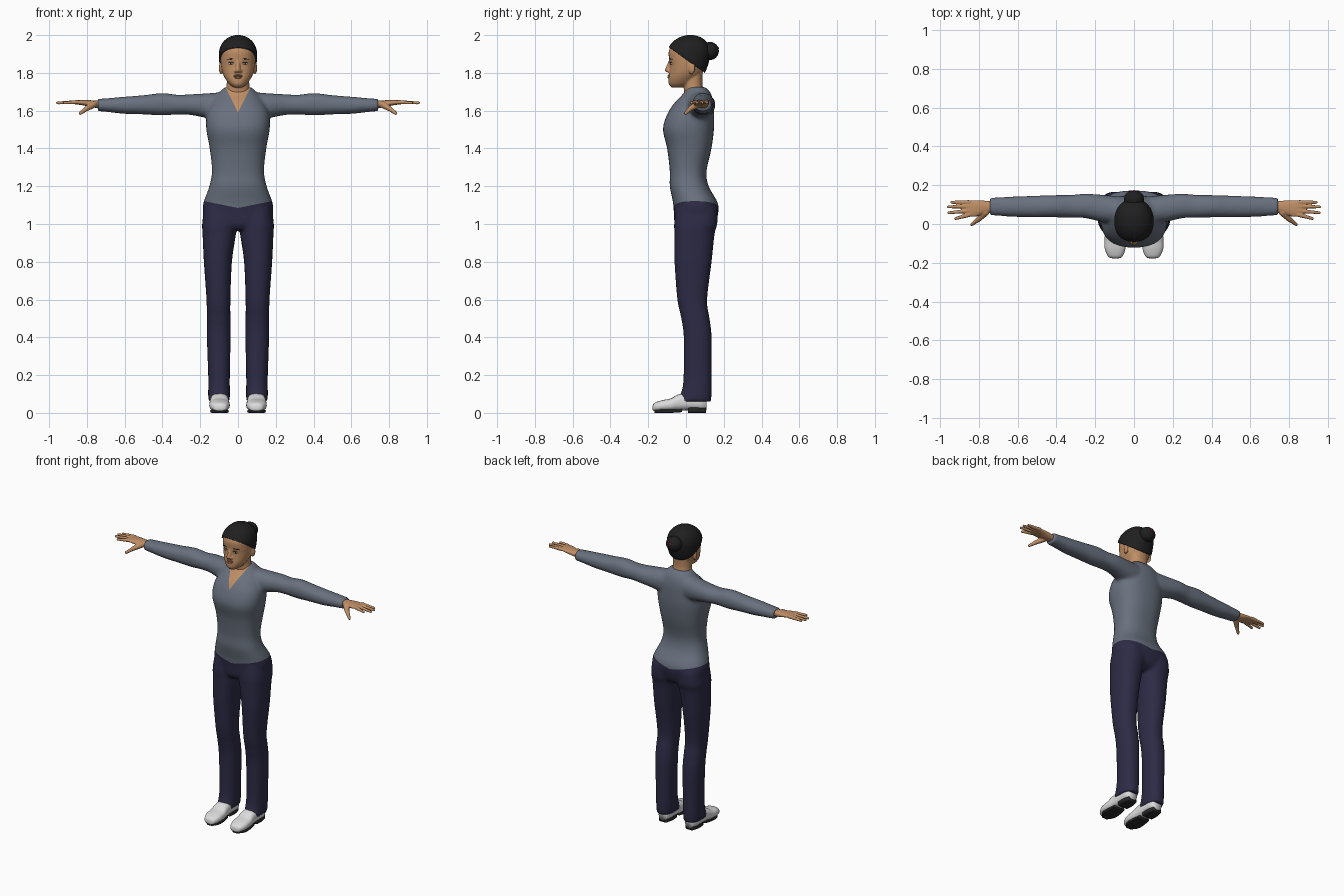
import bpy, bmesh, math
from mathutils import Vector, Matrix
from mathutils.bvhtree import BVHTree

cube = bpy.data.objects.get("Cube")
if cube:
    bpy.data.objects.remove(cube)


def material(name, r, g, b):
    m = bpy.data.materials.new(name)
    m.use_nodes = True
    m.diffuse_color = (r, g, b, 1)
    shader = m.node_tree.nodes["Principled BSDF"]
    shader.inputs["Base Color"].default_value = (r, g, b, 1)
    shader.inputs["Roughness"].default_value = 0.7
    return m


grey_blue = material("grey blue knit", .14, .165, .21)
navy = material("navy cloth", .026, .024, .06)
skin = material("tan skin", .52, .27, .13)
lip = material("lip brown", .36, .16, .09)
black = material("black hair", .014, .014, .014)
white = material("white leather", .72, .72, .72)
rubber = material("dark rubber", .02, .02, .02)
red = material("dark red band", .2, .01, .03)
eye_white = material("eye white", .5, .47, .43)


def smooth_rings(rings, steps=5):
    """Catmull-Rom interpolation of the measured rings."""
    out = []
    for i in range(len(rings) - 1):
        a, b, c, d = (rings[max(0, min(len(rings) - 1, i + k))] for k in (-1, 0, 1, 2))
        for s in range(steps):
            t = s / steps
            out.append([q + t * ((r - p) + t * ((2*p - 5*q + 4*r - s3) + t * (3*q - p - 3*r + s3))) / 2
                        for p, q, r, s3 in zip(a, b, c, d)])
    return out + [list(rings[-1])]


def loft(bm, axis, rings, power=2.2, side=1, sides=32):
    """Closed tube of superellipse rings: (position, a0, a1, b0, b1)."""
    loops = []
    for pos, a0, a1, b0, b1 in smooth_rings(rings):
        loop = []
        for k in range(sides):
            t = math.tau * k / sides
            c, s = math.cos(t), math.sin(t)
            a = (a0 + a1) / 2 + (a1 - a0) / 2 * math.copysign(abs(c) ** (2 / power), c)
            b = (b0 + b1) / 2 + (b1 - b0) / 2 * math.copysign(abs(s) ** (2 / power), s)
            x, y, z = {"x": (pos, a, b), "y": (a, pos, b), "z": (a, b, pos)}[axis]
            loop.append(bm.verts.new((x * side, y, z)))
        loops.append(loop)
    faces = [bm.faces.new((p[k - 1], p[k], q[k], q[k - 1]))
             for p, q in zip(loops, loops[1:]) for k in range(sides)]
    faces += [bm.faces.new(loops[0]), bm.faces.new(loops[-1])]
    bmesh.ops.recalc_face_normals(bm, faces=faces)


def blob(bm, place, size, turn=0.0, tilt=0.0):
    m = (Matrix.Translation(place) @ Matrix.Rotation(turn, 4, "Z")
         @ Matrix.Rotation(tilt, 4, "Y") @ Matrix.Diagonal((*size, 1)))
    bmesh.ops.create_uvsphere(bm, u_segments=20, v_segments=12, radius=1, matrix=m)


def digit(bm, start, end, r0, r1, side=1, count=14):
    """Finger-like chain of overlapping balls."""
    for i in range(count):
        t = i / (count - 1)
        p = Vector(start).lerp(Vector(end), t)
        p.x *= side
        r = r0 + (r1 - r0) * t
        blob(bm, p, (r, r, r))


def finish(name, bm, *mats):
    mesh = bpy.data.meshes.new(name)
    bm.to_mesh(mesh)
    bm.free()
    for m in mats:
        mesh.materials.append(m)
    for p in mesh.polygons:
        p.use_smooth = True
    ob = bpy.data.objects.new(name, mesh)
    bpy.context.collection.objects.link(ob)
    return ob


def fuse(bm, voxel, passes):
    """Merge overlapping volumes into one soft skin."""
    ob = finish("fusing", bm)
    mod = ob.modifiers.new("fuse", "REMESH")
    mod.mode, mod.voxel_size = "VOXEL", voxel
    mod = ob.modifiers.new("soften", "SMOOTH")
    mod.factor, mod.iterations = 0.5, passes
    bpy.context.view_layer.update()
    mesh = bpy.data.meshes.new_from_object(ob.evaluated_get(bpy.context.evaluated_depsgraph_get()))
    result = bmesh.new()
    result.from_mesh(mesh)
    bpy.data.objects.remove(ob)
    bpy.data.meshes.remove(mesh)
    return result


def cut(bm, point, normal, where):
    faces = [f for f in bm.faces if where(f.calc_center_median())]
    geom = faces + list({e for f in faces for e in f.edges}) + list({v for f in faces for v in f.verts})
    bmesh.ops.bisect_plane(bm, geom=geom, dist=1e-5, plane_co=point, plane_no=normal)


# Clothes: torso, sleeves and trouser legs
bm = bmesh.new()
torso = [(.97, .1, -.04, .12), (1.0, .165, -.06, .155), (1.07, .187, -.065, .172), (1.12, .181, -.07, .165),
         (1.2, .152, -.086, .12), (1.28, .138, -.086, .109), (1.4, .15, -.1, .135),
         (1.5, .168, -.122, .148), (1.58, .166, -.1, .149), (1.64, .14, -.062, .146),
         (1.69, .105, -.015, .132), (1.725, .07, .005, .105)]
loft(bm, "z", [(z, -w, w, f, b) for z, w, f, b in torso], 2.4)
sleeve = [(.06, .0, .14, 1.54, 1.7), (.16, .01, .15, 1.56, 1.692), (.25, .03, .156, 1.577, 1.687),
          (.32, .033, .15, 1.58, 1.684), (.4, .034, .149, 1.575, 1.693), (.5, .034, .146, 1.58, 1.682),
          (.6, .036, .142, 1.583, 1.674), (.7, .042, .138, 1.594, 1.665), (.743, .044, .136, 1.597, 1.663)]
leg = [(1.08, .002, .18, -.055, .166), (1.0, .004, .19, -.063, .166), (.95, .01, .188, -.062, .152),
       (.8, .032, .181, -.061, .136), (.6, .04, .167, -.046, .112), (.5, .04, .166, -.025, .125),
       (.4, .039, .165, -.012, .136), (.2, .043, .158, -.013, .136), (.12, .043, .158, -.022, .136),
       (.06, .043, .158, -.047, .134)]
for side in (1, -1):
    loft(bm, "x", sleeve, 2.2, side)
    loft(bm, "z", leg, 2.3, side)
bm = fuse(bm, .01, 6)
# Waistline and neck opening are cut into the surface
for side in (1, -1):
    cut(bm, (0, 0, 1.085), (-.2 * side, 0, 1), lambda c: c.x * side > -.01 and 1.04 < c.z < 1.17 and abs(c.x) < .25)
    cut(bm, (0, 0, 1.59), (2 * side, 0, -1), lambda c: c.y < .05 and c.z > 1.56 and abs(c.x) < .1)
for f in bm.faces:
    c = f.calc_center_median()
    if c.z < 1.085 + .2 * abs(c.x) and abs(c.x) < .25:
        f.material_index = 1
    elif c.y < .04 and 2 * abs(c.x) < c.z - 1.59:
        f.material_index = 2
finish("shirt_and_trousers", bm, grey_blue, navy, skin)

# Head, neck, nose and ears
skull = [(1.722, .02, -.075, -.03), (1.74, .046, -.091, .03), (1.77, .068, -.093, .06),
         (1.8, .082, -.089, .085), (1.84, .09, -.086, .1), (1.88, .093, -.091, .115),
         (1.92, .091, -.09, .118), (1.96, .074, -.064, .1), (1.988, .04, -.025, .065)]
neck = [(1.62, .07, .01, .11), (1.69, .065, -.008, .1), (1.74, .06, -.012, .087), (1.82, .06, -.01, .09)]
bm = bmesh.new()
loft(bm, "z", [(z, -w, w, f, b) for z, w, f, b in skull])
loft(bm, "z", [(z, -w, w, f, b) for z, w, f, b in neck])
digit(bm, (0, -.083, 1.862), (0, -.1, 1.815), .009, .0125)
for side in (1, -1):
    blob(bm, (.013 * side, -.092, 1.81), (.009, .011, .008))
    blob(bm, (.09 * side, .03, 1.825), (.011, .019, .032), -.3 * side)
bm = fuse(bm, .005, 4)
face = BVHTree.FromBMesh(bm)
finish("head_and_neck", bm, skin)


def on_face(x, z, lift):
    hit = face.ray_cast(Vector((x, -1, z)), Vector((0, 1, 0)))[0]
    return (x, hit.y - lift, z)


# Facial features
whites, darks, lips = bmesh.new(), bmesh.new(), bmesh.new()
for side in (1, -1):
    turn = .4 * side
    blob(whites, on_face(.038 * side, 1.849, -.003), (.014, .006, .006), turn)
    blob(darks, on_face(.038 * side, 1.849, .001), (.005, .0035, .005), turn)
    blob(darks, on_face(.038 * side, 1.857, -.001), (.016, .004, .0015), turn)
    blob(darks, on_face(.042 * side, 1.873, -.001), (.021, .004, .0022), turn, .1 * side)
    blob(lips, on_face(.009 * side, 1.786, -.001), (.016, .007, .005), turn / 2, .15 * side)
blob(lips, on_face(0, 1.776, -.001), (.02, .008, .006))
finish("eyes", whites, eye_white)
finish("pupils_and_brows", darks, black)
finish("lips", lips, lip)

# Hair cap trimmed along a sloping hairline, with a bun
bm = bmesh.new()
cap = [(1.76, .085, -.09, .08), (1.8, .091, -.096, .1), (1.84, .098, -.096, .116), (1.88, .101, -.099, .126),
       (1.92, .099, -.098, .128), (1.96, .082, -.074, .112), (1.988, .05, -.035, .08), (2.0, .014, .005, .04)]
loft(bm, "z", [(z, -w, w, f, b) for z, w, f, b in cap])
bmesh.ops.bisect_plane(bm, geom=bm.verts[:] + bm.edges[:] + bm.faces[:], plane_co=(0, -.09, 1.935),
                       plane_no=(0, .71, 1), clear_inner=True)
bmesh.ops.holes_fill(bm, edges=[e for e in bm.edges if e.is_boundary])
blob(bm, (0, .127, 1.916), (.052, .047, .048))
finish("hair", bm, black)
bm = bmesh.new()
blob(bm, (0, .168, 1.93), (.012, .006, .008))
finish("hair_band", bm, red)

# Hands: palm, four fingers and a thumb
palm = [(.71, .062, .115, 1.61, 1.653), (.77, .053, .12, 1.617, 1.655),
        (.82, .037, .123, 1.628, 1.656), (.865, .04, .118, 1.634, 1.654)]
fingers = [(.112, .945, .112), (.091, .962, .088), (.068, .96, .058), (.047, .925, .028)]
for side, name in ((1, "left_hand"), (-1, "right_hand")):
    bm = bmesh.new()
    loft(bm, "x", palm, 2.3, side)
    for base, reach, tip in fingers:
        digit(bm, (.85, base, 1.645), (reach - .006, tip, 1.641), .0115, .008, side)
    digit(bm, (.765, .06, 1.633), (.8, .025, 1.612), .019, .014, side)
    digit(bm, (.8, .025, 1.612), (.835, -.002, 1.586), .013, .009, side)
    finish(name, fuse(bm, .004, 2), skin)

# Shoes with separate sole and heel
upper = [(-.177, .08, .11, .016, .035), (-.168, .06, .132, .01, .052), (-.13, .045, .15, .01, .066),
         (-.08, .044, .152, .01, .077), (-.04, .048, .148, .012, .098), (.02, .052, .145, .014, .11),
         (.08, .054, .143, .012, .11), (.108, .066, .13, .014, .1)]
front_sole = [(-.166, .075, .117, 0, .018), (-.13, .052, .144, 0, .018), (-.08, .05, .146, 0, .018),
              (-.02, .06, .138, .004, .02)]
heel = [(.01, .06, .138, 0, .03), (.06, .058, .14, 0, .03), (.106, .07, .128, 0, .03)]
for side, name in ((1, "left"), (-1, "right")):
    bm = bmesh.new()
    loft(bm, "y", upper, 2.5, side)
    finish(name + "_shoe", bm, white)
    bm = bmesh.new()
    loft(bm, "y", front_sole, 5, side)
    loft(bm, "y", heel, 5, side)
    finish(name + "_sole", bm, rubber)
